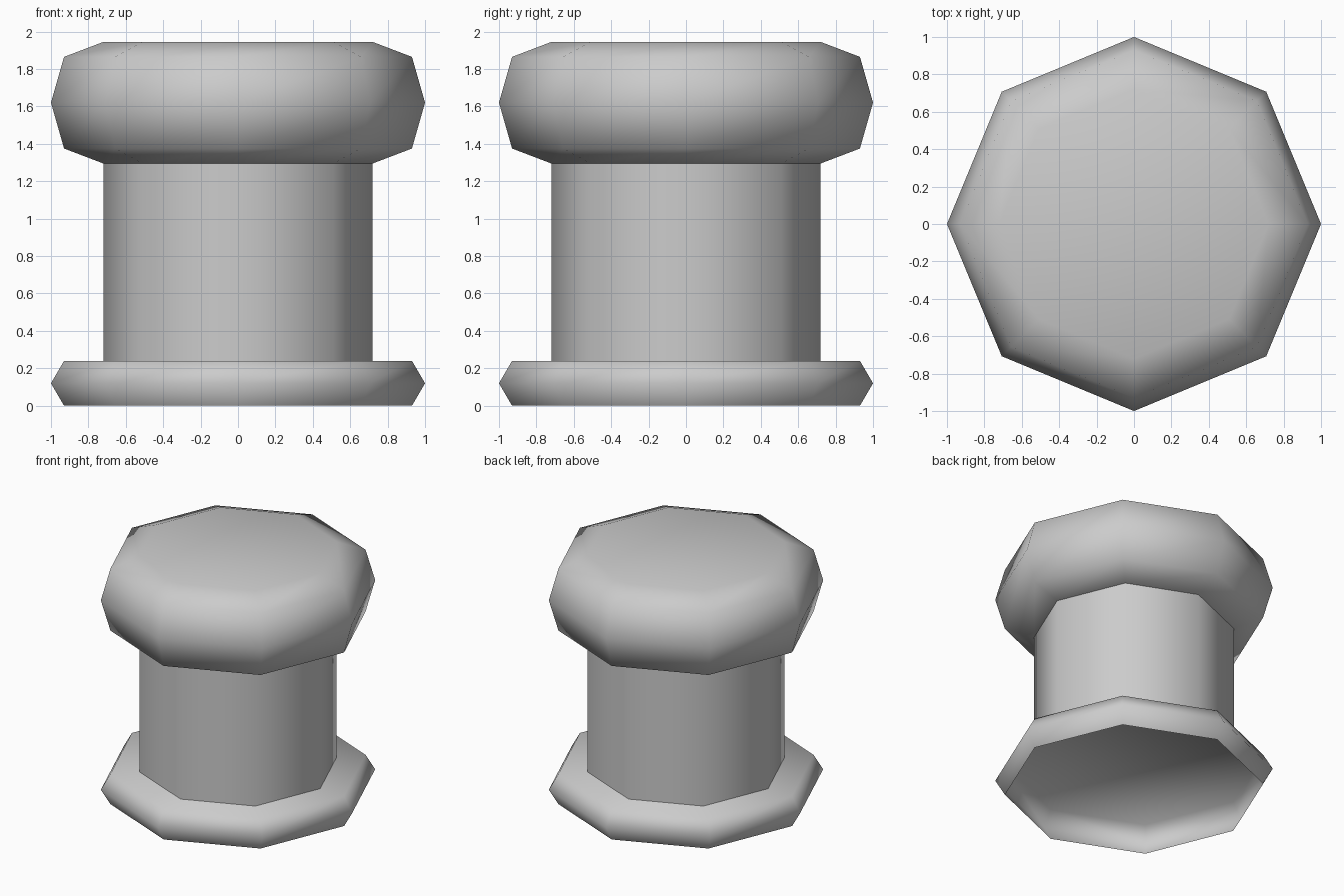
import bpy, bmesh, math

if "Cube" in bpy.data.objects:
    bpy.data.objects.remove(bpy.data.objects["Cube"])

SIDES = 8

grey = bpy.data.materials.new("plain grey")
grey.diffuse_color = (0.6, 0.6, 0.6, 1.0)
grey.use_nodes = True
grey.node_tree.nodes["Principled BSDF"].inputs["Base Color"].default_value = grey.diffuse_color


def lathe(name, profile, cap_bottom=False, cap_top=False):
    """Spin (radius, z) points, listed bottom to top, into an octagonal part."""
    bm = bmesh.new()
    rings = []
    for r, z in profile:
        rings.append([bm.verts.new((r * math.cos(2 * math.pi * i / SIDES),
                                    r * math.sin(2 * math.pi * i / SIDES), z))
                      for i in range(SIDES)])
    for lo, hi in zip(rings, rings[1:]):
        for i in range(SIDES):
            j = (i + 1) % SIDES
            bm.faces.new((lo[i], lo[j], hi[j], hi[i]))
    if cap_bottom:
        bm.faces.new(rings[0][::-1])
    if cap_top:
        bm.faces.new(rings[-1])
    for f in bm.faces:
        f.smooth = True
    mesh = bpy.data.meshes.new(name)
    bm.to_mesh(mesh)
    bm.free()
    mesh.materials.append(grey)
    obj = bpy.data.objects.new(name, mesh)
    bpy.context.collection.objects.link(obj)
    return obj


# Base flange: shallow dish, open underneath
lathe("base_flange", [(0.93, 0.0), (1.0, 0.12), (0.93, 0.24)], cap_top=True)

# Straight shaft
lathe("shaft", [(0.72, 0.24), (0.72, 1.295)])

# Rounded head
lathe("head", [(0.72, 1.295), (0.93, 1.375), (1.0, 1.62), (0.93, 1.865), (0.72, 1.945)],
      cap_bottom=True, cap_top=True)
